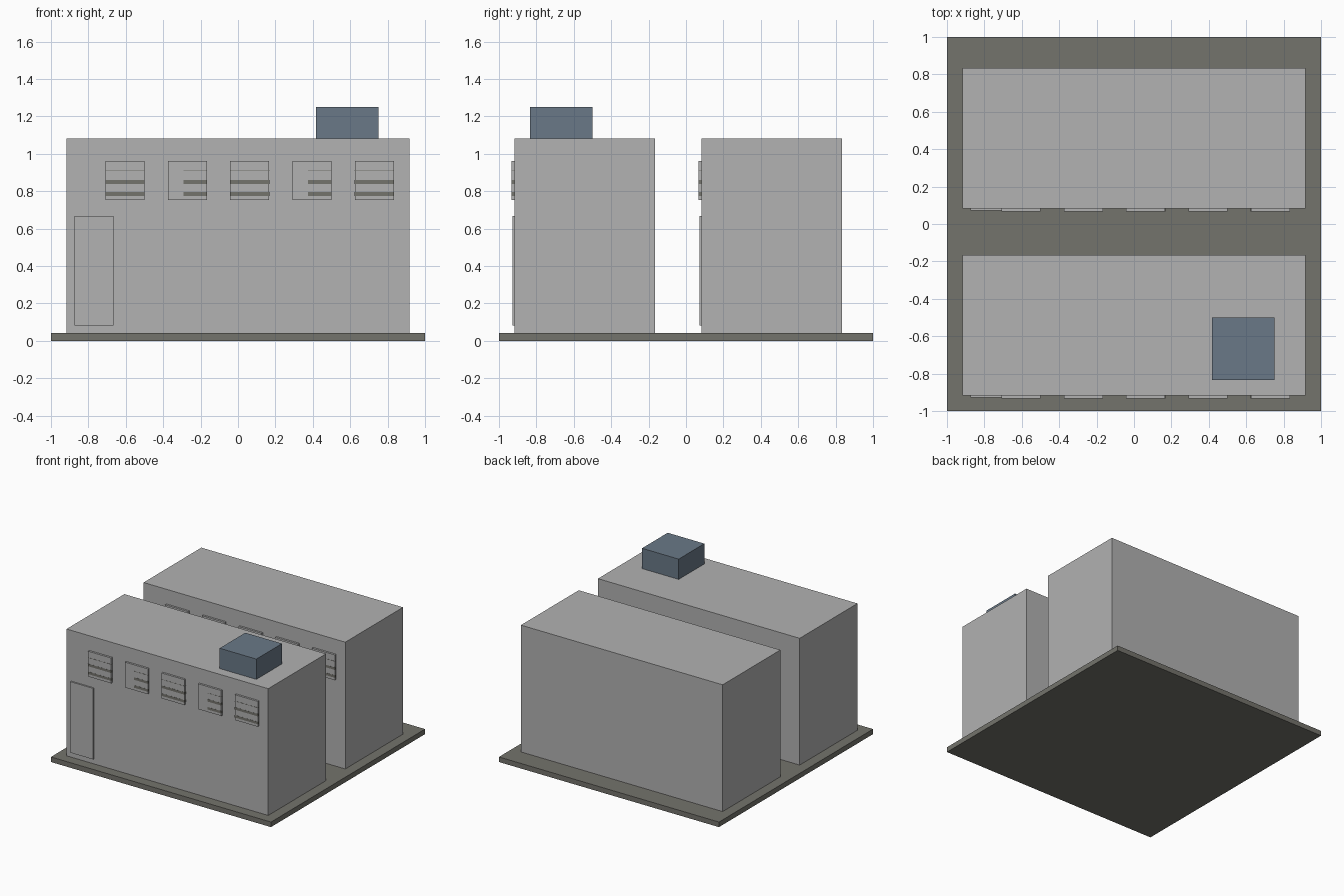
import bpy

if "Cube" in bpy.data.objects:
    bpy.data.objects.remove(bpy.data.objects["Cube"], do_unlink=True)


def material(name, rgb):
    mat = bpy.data.materials.new(name)
    mat.use_nodes = True
    mat.diffuse_color = (*rgb, 1)
    mat.node_tree.nodes["Principled BSDF"].inputs["Base Color"].default_value = (*rgb, 1)
    return mat


concrete = material("light concrete", (0.445, 0.445, 0.445))
paving = material("dark paving", (0.174, 0.172, 0.15))
steel = material("blue steel", (0.144, 0.19, 0.242))


def box(name, x, y, z, mat):
    """Box from (low, high) ranges along each axis."""
    bpy.ops.mesh.primitive_cube_add(size=1, location=[sum(r) / 2 for r in (x, y, z)])
    obj = bpy.context.object
    obj.name = name
    obj.scale = [r[1] - r[0] for r in (x, y, z)]
    bpy.ops.object.transform_apply(location=False, rotation=False, scale=True)
    obj.data.materials.append(mat)
    return obj


U = 1 / 24           # building grid step
GROUND, ROOF = U, 26 * U
WINDOW = 5 * U

# Ground slab
box("ground_slab", (-1, 1), (-1, 1), (0, GROUND), paving)

# Two matching blocks, each with a door and a row of windows at the front
for block, front in (("front", -22 * U), ("rear", 2 * U)):
    box(block + "_block", (-22 * U, 22 * U), (front, front + 18 * U), (GROUND, ROOF), concrete)
    box(block + "_door", (-21 * U, -16 * U), (front - 0.012, front + 0.01),
        (2 * U, 16 * U), concrete)

    for i in range(5):
        left = (-17 + 8 * i) * U
        right = left + WINDOW
        name = f"{block}_window_{i + 1}"
        box(name, (left, right), (front - 0.0165, front + 0.01), (18.1 * U, 23.1 * U), concrete)

        # Slats: every second window has them on its right part only
        start = left + 2 * U if i % 2 else left - 0.001
        for z, height in ((0.785, 0.02), (0.85, 0.02), (0.91, 0.003)):
            box(name + "_slat", (start, right + 0.001), (front - 0.0175, front + 0.005),
                (z - height / 2, z + height / 2), paving)

# Rooftop unit
box("rooftop_unit", (10 * U, 18 * U), (-20 * U, -12 * U), (ROOF, ROOF + 4 * U), steel)
